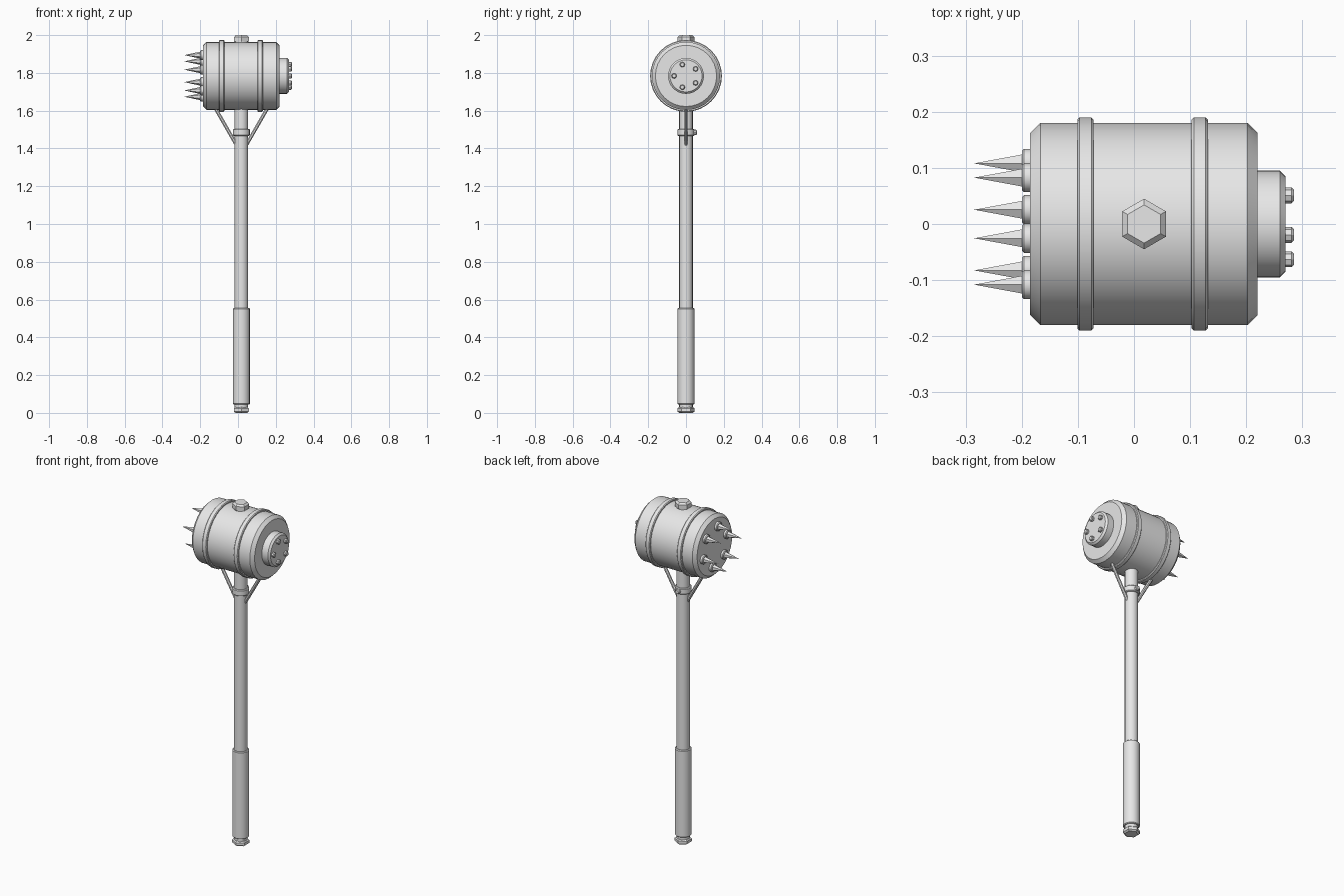
import bpy, bmesh, math
from mathutils import Vector, Matrix

if "Cube" in bpy.data.objects:
    bpy.data.objects.remove(bpy.data.objects["Cube"])

CX, CZ = 0.018, 1.784   # handle x position, head axis height

steel = bpy.data.materials.new("grey_steel")
steel.diffuse_color = (0.8, 0.8, 0.8, 1)
steel.use_nodes = True
steel.node_tree.nodes["Principled BSDF"].inputs["Base Color"].default_value = steel.diffuse_color


def lathe(name, profile, sides, origin, axis, spin=0.0, smooth=True):
    """Revolve (radius, height) points about an axis; radius 0 makes a tip."""
    bm = bmesh.new()
    rings = []
    for r, h in profile:
        if r == 0:
            rings.append([bm.verts.new((0, 0, h))] * sides)
        else:
            rings.append([bm.verts.new((r * math.cos(spin + math.tau * i / sides),
                                        r * math.sin(spin + math.tau * i / sides), h))
                          for i in range(sides)])
    for a, b in zip(rings, rings[1:]):
        for i in range(sides):
            j = (i + 1) % sides
            bm.faces.new(list(dict.fromkeys((a[i], a[j], b[j], b[i]))))
    for ring in (rings[0], rings[-1]):
        if ring[0] is not ring[1]:
            bm.faces.new(ring)
    bmesh.ops.recalc_face_normals(bm, faces=bm.faces)
    rot = Vector((0, 0, 1)).rotation_difference(Vector(axis)).to_matrix().to_4x4()
    bm.transform(Matrix.Translation(origin) @ rot)
    mesh = bpy.data.meshes.new(name)
    bm.to_mesh(mesh)
    bm.free()
    mesh.materials.append(steel)
    ob = bpy.data.objects.new(name, mesh)
    bpy.context.collection.objects.link(ob)
    if smooth:
        bpy.ops.object.select_all(action='DESELECT')
        ob.select_set(True)
        bpy.context.view_layer.objects.active = ob
        bpy.ops.object.shade_smooth_by_angle(angle=math.radians(30))
    return ob


def drum(r, h0, h1, c):
    """Profile of a cylinder with chamfered rims."""
    return [(r - c, h0), (r, h0 + c), (r, h1 - c), (r - c, h1)]


UP, RIGHT, LEFT = (0, 0, 1), (1, 0, 0), (-1, 0, 0)
head_c = (0, 0, CZ)
foot = (CX, 0, 0)

# Hammer head and its two bands
lathe("hammer_head", drum(0.180, -0.185, 0.2205, 0.018), 32, head_c, RIGHT)
for side, x in (("left", -0.0865), ("right", 0.117)):
    lathe(f"head_band_{side}", drum(0.190, x - 0.0145, x + 0.0145, 0.004), 32, head_c, RIGHT)

# Striking plate with five bolts
lathe("striking_plate", drum(0.095, 0.21, 0.270, 0.010), 32, head_c, RIGHT)
for i in range(5):
    a = math.pi + math.tau * i / 5
    pos = (0, 0.063 * math.cos(a), CZ + 0.063 * math.sin(a))
    lathe(f"plate_bolt_{i + 1}", drum(0.014, 0.262, 0.285, 0.004), 8, pos, RIGHT)

# Six spikes on collars
for i in range(6):
    a = math.radians(-17 + 60 * i)
    pos = (0, 0.113 * math.cos(a), CZ + 0.113 * math.sin(a))
    lathe(f"spike_collar_{i + 1}", drum(0.026, 0.180, 0.200, 0.004), 16, pos, LEFT)
    lathe(f"spike_{i + 1}", [(0.019, 0.196), (0, 0.285)], 6, pos, LEFT, smooth=False)

# Handle shaft, grip and hexagonal end caps
lathe("shaft", [(0.036, 0.02), (0.036, 1.975)], 16, foot, UP)
lathe("grip", drum(0.045, 0.045, 0.555, 0.004), 16, foot, UP)
hexa = math.pi / 6
lathe("top_cap", [(0.045, 1.966), (0.045, 1.990), (0.034, 2.0)], 6, foot, UP, hexa, False)
lathe("bottom_cap", [(0.036, 0), (0.046, 0.007), (0.046, 0.023), (0.038, 0.030)],
      6, foot, UP, hexa, False)

# Brace collar with a clamp bolt at the back
lathe("brace_collar", drum(0.045, 1.467, 1.503, 0.004), 16, foot, UP)
lathe("collar_bolt", drum(0.014, 0.03, 0.058, 0.004), 8, (CX, 0, 1.485), (0, 1, 0))

# Diagonal braces from the shaft to the head
for side, s in (("left", -1), ("right", 1)):
    low = Vector((CX + s * 0.026, 0, 1.418))
    high = Vector((CX + s * 0.150, 0, 1.634))
    d = high - low
    lathe(f"brace_{side}", [(0.010, 0), (0.010, d.length)], 8, low, d.normalized(),
          math.pi / 8)
